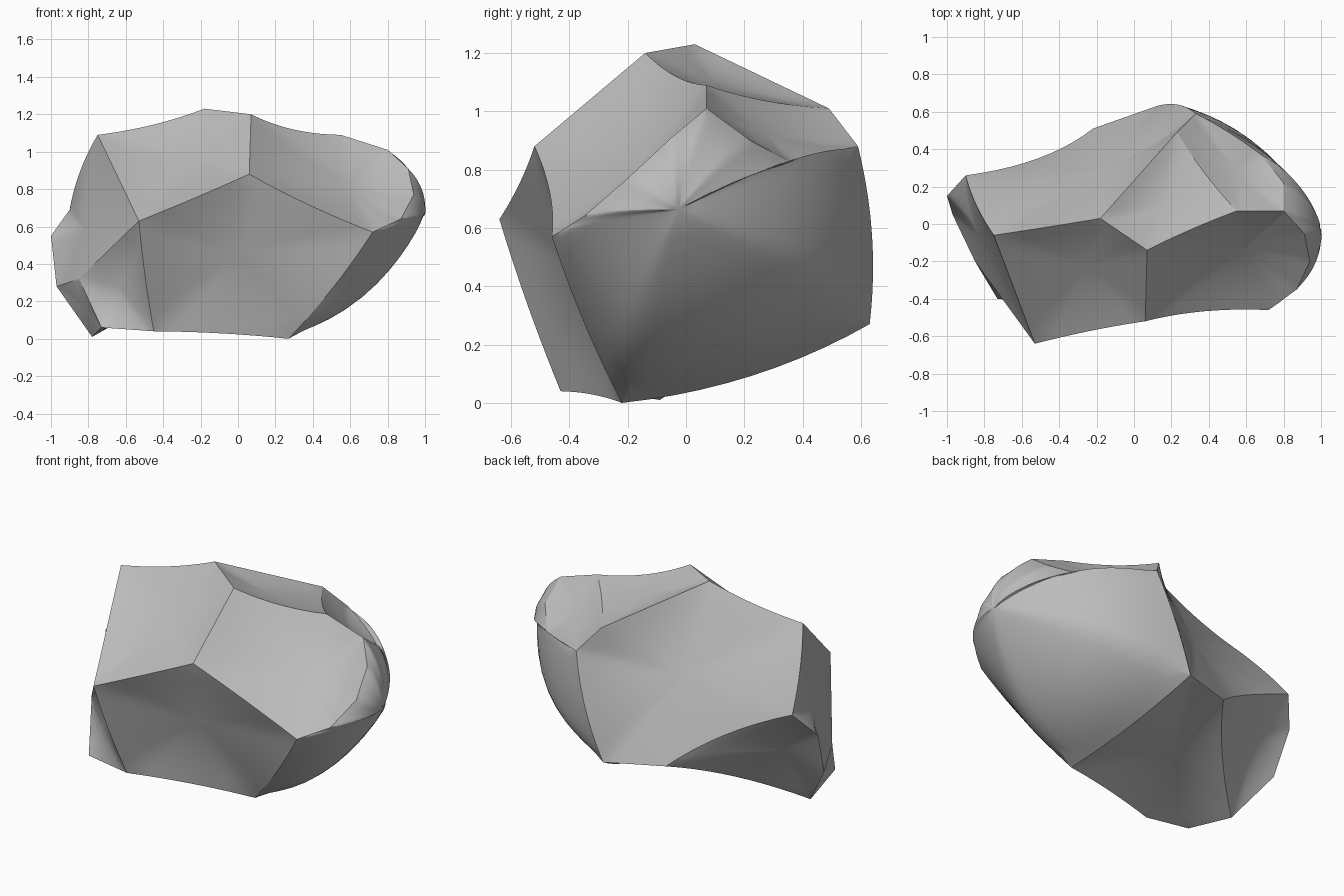
import bpy, bmesh, math
from mathutils import Vector
from mathutils.geometry import normal

cube = bpy.data.objects.get("Cube")
if cube:
    bpy.data.objects.remove(cube)

CORE = Vector((0, 0, 0.6))
DOME_CORE = Vector((0.3, 0, 0.5))
DOME_TIP = Vector((1.0, -0.03, 0.66))
SEGMENTS, RINGS = 10, 12

# Corners where the chipped facets meet
corner = {k: Vector(v) for k, v in {
    "peak": (-0.18, 0.03, 1.23), "crest": (0.07, -0.14, 1.20),
    "brow": (0.06, -0.52, 0.88), "nose": (-0.53, -0.64, 0.63),
    "shoulder": (-0.75, -0.06, 1.09), "cheek": (0.72, -0.46, 0.57),
    "saddle": (0.55, 0.07, 1.09), "back_crest": (0.23, 0.49, 1.01),
    "back_top": (0.33, 0.59, 0.88),
    "rim_a": (0.87, -0.35, 0.64), "rim_b": (0.94, -0.20, 0.77),
    "rim_c": (0.91, -0.05, 0.91), "rim_d": (0.80, 0.07, 1.01),
    "rim_e": (0.80, 0.22, 0.90), "rim_f": (0.68, 0.37, 0.82),
    "back_low": (0.12, 0.63, 0.27), "back_mid": (-0.22, 0.51, 0.29),
    "foot": (0.27, -0.22, 0.0), "heel": (-0.78, -0.09, 0.01),
    "toe": (-0.73, -0.40, 0.06), "sole": (-0.45, -0.43, 0.04),
    "end_back": (-0.90, 0.26, 0.69), "end_mid": (-1.0, 0.15, 0.55),
    "end_low": (-0.97, 0.05, 0.28), "end_front": (-0.85, -0.20, 0.32),
}.items()}

# How far each shared edge bends towards the core (negative bulges out)
sag = {frozenset(k.split()): v for k, v in {
    "peak shoulder": 0.02, "crest saddle": 0.03, "brow cheek": 0.03,
    "nose brow": 0.01, "cheek foot": -0.02, "foot back_low": -0.05,
    "foot sole": 0.01, "back_mid end_back": 0.06, "back_top back_low": -0.03,
    "shoulder end_back": -0.02, "back_mid heel": 0.04, "nose sole": -0.01,
    "rim_f back_top": -0.01, "saddle back_crest": 0.02,
}.items()}

# Chipped facets: corner loop and depth of the hollow in the middle
facets = [
    ("shoulder peak crest brow nose", 0.05),
    ("peak crest saddle back_crest", 0.04),
    ("peak back_crest back_top back_low back_mid end_back shoulder", 0.06),
    ("shoulder end_back end_mid end_low end_front nose", 0.01),
    ("nose end_front toe sole", 0.02),
    ("nose brow cheek foot sole", 0.07),
    ("crest brow cheek rim_a rim_b rim_c rim_d saddle", 0.08),
    ("saddle rim_d rim_e rim_f back_top back_crest", 0.04),
    ("foot back_low back_mid heel toe sole", 0.07),
    ("back_mid end_back end_mid end_low heel", 0.05),
    ("end_low heel toe end_front", 0.01),
]
dome = "cheek rim_a rim_b rim_c rim_d rim_e rim_f back_top back_low foot"


def edge_points(a, b):
    """Points along a bent edge, from a up to but not including b."""
    start, end = corner[a], corner[b]
    bend = (CORE - (start + end) / 2).normalized() * sag.get(frozenset((a, b)), 0)
    for i in range(SEGMENTS):
        t = i / SEGMENTS
        yield start.lerp(end, t) + bend * 4 * t * (1 - t)


def hollow(names, depth):
    """Bowl-shaped facet: heights fade smoothly towards its middle."""
    points = [corner[n] for n in names]
    middle = sum(points, Vector()) / len(points)
    axis = normal(points)
    if axis.dot(CORE - middle) < 0:
        axis.negate()

    def place(p, r):
        offset = p - middle
        height = axis * offset.dot(axis)
        return middle + (offset - height) * r + height * r * r + axis * depth * (1 - r * r)
    return place


def bulge(p, r):
    """Rounded end: an arc from the rim to the tip."""
    chord = DOME_TIP.lerp(p, r)
    swell = 0.5 * (p - DOME_TIP).length * r * (1 - r)
    return chord + (chord - DOME_CORE).normalized() * swell


def add_facet(bm, names, place):
    """Fill a corner loop with rings shrinking to one point."""
    loop = [p for a, b in zip(names, names[1:] + names[:1]) for p in edge_points(a, b)]
    rings = [[bm.verts.new(place(p, 1 - k / RINGS)) for p in loop] for k in range(RINGS)]
    tip = bm.verts.new(place(loop[0], 0))
    n = len(loop)
    for outer, inner in zip(rings, rings[1:]):
        for i in range(n):
            j = (i + 1) % n
            bm.faces.new((outer[i], outer[j], inner[j], inner[i]))
    for i in range(n):
        bm.faces.new((rings[-1][i], rings[-1][(i + 1) % n], tip))
    inside = [v for ring in rings[1:] for v in ring] + [tip]
    for _ in range(4):
        bmesh.ops.smooth_vert(bm, verts=inside, factor=0.5,
                              use_axis_x=True, use_axis_y=True, use_axis_z=True)


# Assemble the stone
bm = bmesh.new()
for names, depth in facets:
    add_facet(bm, names.split(), hollow(names.split(), depth))
add_facet(bm, dome.split(), bulge)
bmesh.ops.remove_doubles(bm, verts=bm.verts, dist=0.0005)
bmesh.ops.recalc_face_normals(bm, faces=bm.faces)
mesh = bpy.data.meshes.new("chipped_stone")
bm.to_mesh(mesh)
bm.free()
stone = bpy.data.objects.new("chipped_stone", mesh)
bpy.context.collection.objects.link(stone)

# Plain grey stone
grey = bpy.data.materials.new("stone_grey")
grey.use_nodes = True
colour = (0.5, 0.5, 0.5, 1)
grey.diffuse_color = colour
grey.node_tree.nodes["Principled BSDF"].inputs["Base Color"].default_value = colour
mesh.materials.append(grey)

# Smooth hollows with crisp ridges
bpy.ops.object.select_all(action="DESELECT")
stone.select_set(True)
bpy.context.view_layer.objects.active = stone
bpy.ops.object.shade_smooth_by_angle(angle=math.radians(22))
